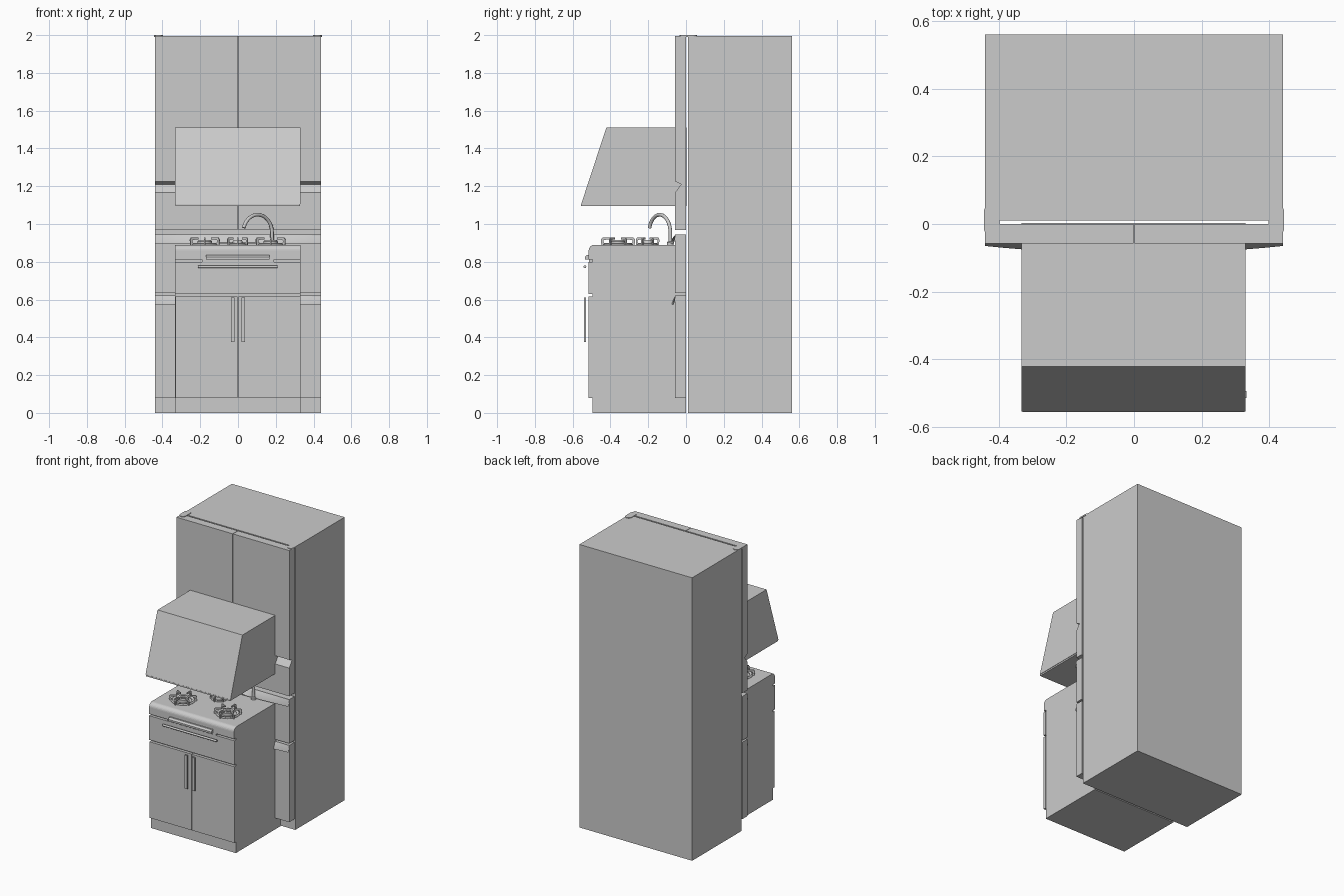
import bpy, bmesh
from math import sin, cos, pi, radians

if "Cube" in bpy.data.objects:
    bpy.data.objects.remove(bpy.data.objects["Cube"])


def finish(name, bm, smooth=False):
    bmesh.ops.recalc_face_normals(bm, faces=bm.faces)
    me = bpy.data.meshes.new(name)
    bm.to_mesh(me)
    bm.free()
    ob = bpy.data.objects.new(name, me)
    bpy.context.collection.objects.link(ob)
    if smooth:
        bpy.ops.object.select_all(action='DESELECT')
        ob.select_set(True)
        bpy.context.view_layer.objects.active = ob
        bpy.ops.object.shade_smooth_by_angle(angle=radians(35))
    return ob


def extrude(name, points, vec):
    """Closed outline of 3D points pushed along vec."""
    bm = bmesh.new()
    a = [bm.verts.new(p) for p in points]
    b = [bm.verts.new([p[i] + vec[i] for i in range(3)]) for p in points]
    n = len(a)
    bm.faces.new(a)
    bm.faces.new(b[::-1])
    for i in range(n):
        bm.faces.new((a[i], a[(i + 1) % n], b[(i + 1) % n], b[i]))
    return finish(name, bm)


def prism(name, x0, x1, yz):
    return extrude(name, [(x0, y, z) for y, z in yz], (x1 - x0, 0, 0))


def box(name, x0, x1, y0, y1, z0, z1):
    return prism(name, x0, x1, [(y0, z0), (y1, z0), (y1, z1), (y0, z1)])


def lathe(name, cx, cy, rz, n=32):
    """Turned part from (radius, z) points, as a closed loop."""
    bm = bmesh.new()
    rings = [[bm.verts.new((cx + r * cos(2 * pi * i / n), cy + r * sin(2 * pi * i / n), z))
              for i in range(n)] for r, z in rz]
    for k in range(len(rings)):
        p, q = rings[k], rings[(k + 1) % len(rings)]
        for i in range(n):
            j = (i + 1) % n
            bm.faces.new((p[i], p[j], q[j], q[i]))
    return finish(name, bm, True)


def tube(name, pts, r):
    cu = bpy.data.curves.new(name, 'CURVE')
    cu.dimensions = '3D'
    cu.bevel_depth = r
    cu.bevel_resolution = 4
    cu.use_fill_caps = True
    s = cu.splines.new('POLY')
    s.points.add(len(pts) - 1)
    for p, co in zip(s.points, pts):
        p.co = (*co, 1)
    ob = bpy.data.objects.new(name, cu)
    bpy.context.collection.objects.link(ob)
    return ob


# Fridge body
box("fridge_body", -.44, .44, .01, .56, 0, 1.996)

# Upper fridge doors with a V-shaped grip groove, plus hinge caps
door = [(-.057, .968), (0, .968), (0, 1.996), (-.057, 1.996),
        (-.057, 1.225), (-.026, 1.21), (-.057, 1.167)]
for s, side in ((-1, "left"), (1, "right")):
    prism("fridge_door_" + side, s * .0015, s * .44, door)
    cap = [(s * .421 + .023 * cos(a), (.036 if sin(a) >= 0 else -.012) + .023 * sin(a), 1.99)
           for a in [2 * pi * (i + .5) / 24 for i in range(24)]]
    extrude("fridge_hinge_" + side, cap, (0, 0, .01))


# Freezer drawers with a bowed sloping lip
def drawer_lip(name, top):
    bm = bmesh.new()
    n, rows = 16, []
    for i in range(n + 1):
        t = i / n * 2 - 1
        y = -.088 + .023 * t * t
        rows.append([bm.verts.new((t * .44, yy, z)) for yy, z in
                     ((-.056, top), (y, top - .042), (y, top - .048), (-.056, top - .02))])
    for p, q in zip(rows, rows[1:]):
        for k in range(4):
            bm.faces.new((p[k], p[(k + 1) % 4], q[(k + 1) % 4], q[k]))
    bm.faces.new(rows[0])
    bm.faces.new(rows[-1])
    finish(name, bm, True)


for label, z0, z1 in (("lower", .08, .622), ("middle", .635, .945)):
    box("freezer_drawer_" + label, -.44, .44, -.057, 0, z0, z1)
    drawer_lip("drawer_lip_" + label, z1)

# Range hood and its bottom rim
prism("range_hood", -.333, .33, [(-.555, 1.105), (.003, 1.105), (.003, 1.51), (-.422, 1.51)])
box("hood_rim", -.33, .327, -.556, .002, 1.095, 1.105)

# Stove carcass, and rounded worktop
box("stove_body", -.333, .33, -.495, 0, 0, .82)
edge = [(-.485 - .03 * sin(a), .86 + .03 * cos(a)) for a in [pi / 2 * i / 6 for i in range(7)]]
top = prism("stove_top", -.333, .33, [(0, .89)] + edge + [(-.515, .812), (0, .812)])

# Front drawer, cupboard doors and handles
box("stove_drawer", -.333, .332, -.515, -.494, .63, .80)
box("stove_control_strip", -.19, .19, -.514, -.494, .795, .815)
prism("stove_display", -.17, .167, [(-.514, .813), (-.535, .813), (-.535, .825), (-.525, .837), (-.514, .837)])
tube("drawer_handle", [(-.212, -.535, .774), (.21, -.535, .774)], .0075)
for s, side in ((-1, "left"), (1, "right")):
    box("cupboard_door_" + side, s * .002, s * .332, -.515, -.494, .08, .617)
    box("cupboard_handle_" + side, s * .018, s * .038, -.54, -.529, .375, .61)


# Burners: dish, crown and bent pan supports
def burner(name, cx, cy, r, n=6):
    lathe(name + "_dish", cx, cy, [(.62 * r, .889), (.86 * r, .889), (.86 * r, .893),
                                   (.78 * r, .899), (.68 * r, .895), (.62 * r, .895)])
    lathe(name + "_crown", cx, cy, [(.14 * r, .889), (.42 * r, .889), (.42 * r, .908),
                                    (.36 * r, .914), (.2 * r, .914), (.14 * r, .91)])
    for i in range(n):
        a = 2 * pi * (i + .5) / n
        c, s = cos(a), sin(a)
        prof = [(.72, .89), (.98, .89), (1, .918), (.92, .928), (.45, .928),
                (.45, .918), (.84, .916), (.86, .902), (.72, .898)]
        w = .004
        extrude(name + "_support", [(cx + c * k * r + s * w, cy + s * k * r - c * w, z) for k, z in prof],
                (-2 * s * w, 2 * c * w, 0))


burner("burner_left", -.176, -.36, .09)
burner("burner_right", .173, -.36, .09)
burner("burner_rear", -.002, -.203, .062)

# Gooseneck tap
ax, ay, bx, by = .18, -.083, .028, -.195
path = [(ax, ay, .889)]
for i in range(25):
    a = pi * i / 24
    t = (1 - cos(a)) / 2
    path.append((ax + (bx - ax) * t, ay + (by - ay) * t, .955 + .094 * sin(a)))
path = path[:-1] + [(bx, by, .97)] if path[-1][2] > .97 else [p for i, p in enumerate(path) if i < 14 or p[2] > .972]
tube("tap_spout", path, .0095)
lathe("tap_base", ax, ay, [(.004, .889), (.017, .889), (.017, .903), (.013, .908), (.004, .908)], 20)
